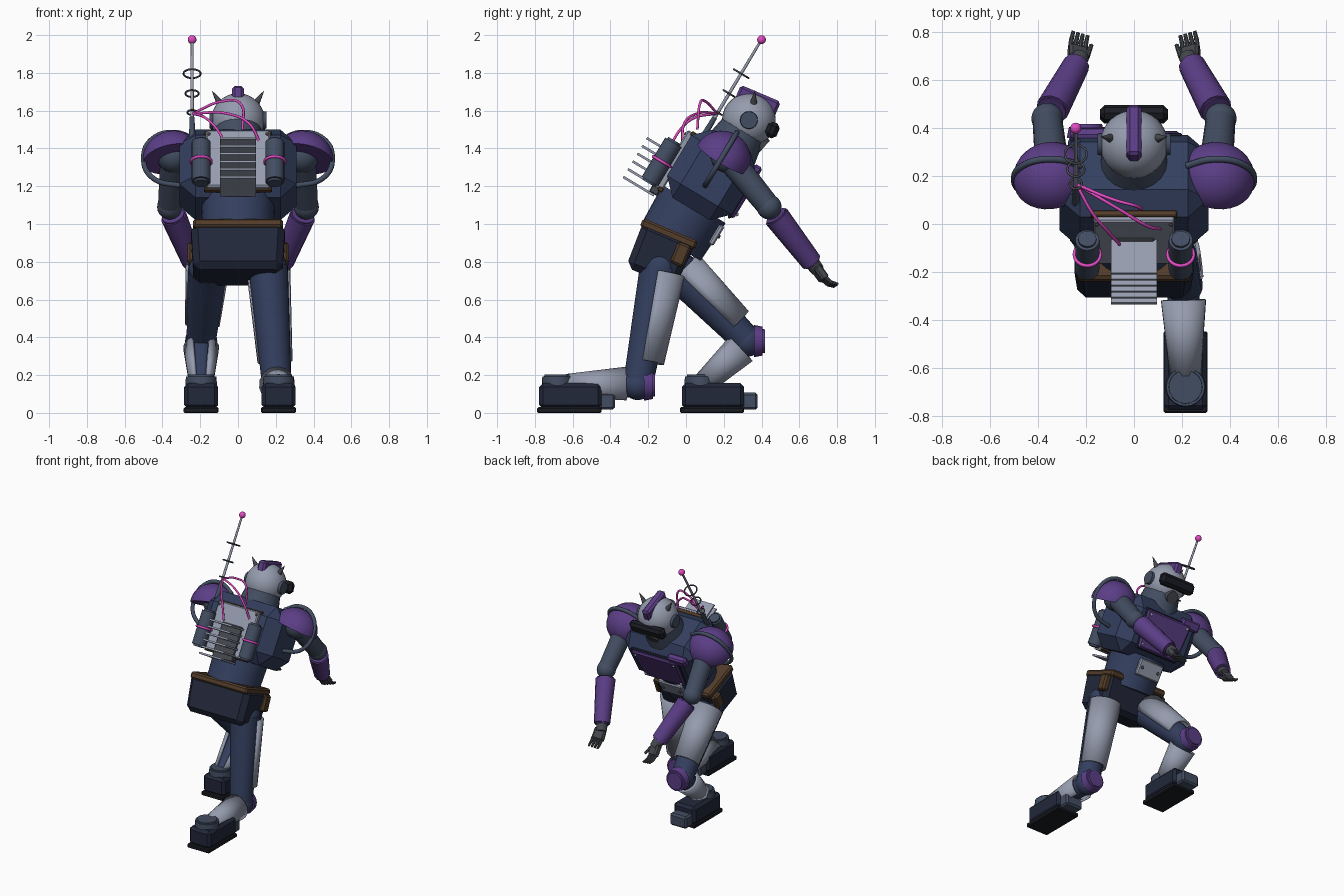
import bpy, bmesh
from math import radians, sin, cos, pi
from mathutils import Matrix, Vector

if "Cube" in bpy.data.objects:
    bpy.data.objects.remove(bpy.data.objects["Cube"])

COL = dict(blue=(.034, .05, .115), navy=(.016, .021, .043), purple=(.105, .048, .24), grey=(.3, .33, .42),
           slate=(.055, .075, .12), brown=(.085, .045, .022), pink=(.75, .07, .55), gold=(.3, .16, .035),
           iron=(.06, .065, .076), black=(.011, .012, .017))
MATS = {}
for key, c in COL.items():
    MATS[key] = bpy.data.materials.new(key)
    MATS[key].diffuse_color = (*c, 1)

I = Matrix.Identity(4)
TORSO = Matrix.Translation((0, -.045, .96)) @ Matrix.Rotation(radians(-31), 4, 'X')
PELVIS = Matrix.Translation((0, -.13, .855)) @ Matrix.Rotation(radians(-23), 4, 'X')
HEAD = Matrix.Translation((0, .333, 1.55)) @ Matrix.Rotation(radians(-23), 4, 'X')


def make(name, bm, mat, M=I, smooth=True):
    bmesh.ops.recalc_face_normals(bm, faces=bm.faces)
    me = bpy.data.meshes.new(name)
    bm.to_mesh(me)
    bm.free()
    me.transform(M)
    if smooth:
        me.shade_smooth()
        me.set_sharp_from_angle(angle=radians(35))
    me.materials.append(MATS[mat])
    ob = bpy.data.objects.new(name, me)
    bpy.context.collection.objects.link(ob)
    return ob


def box(name, size, loc, mat, M=I, bevel=.01, taper=1):
    bm = bmesh.new()
    bmesh.ops.create_cube(bm, size=1)
    for v in bm.verts:
        k = taper if v.co.z < 0 else 1
        v.co = Vector((v.co.x * size[0] * k, v.co.y * size[1] * k, v.co.z * size[2])) + Vector(loc)
    if bevel:
        bmesh.ops.bevel(bm, geom=bm.edges[:], offset=bevel, segments=1, affect='EDGES')
    return make(name, bm, mat, M, False)


def rod(name, a, b, r1, r2, mat, M=I, sides=20, bevel=0):
    a, b = Vector(a), Vector(b)
    bm = bmesh.new()
    bmesh.ops.create_cone(bm, cap_ends=True, segments=sides, radius1=r1, radius2=r2, depth=(b - a).length)
    if bevel:
        rims = [e for e in bm.edges if abs(e.verts[0].co.z - e.verts[1].co.z) < 1e-5]
        bmesh.ops.bevel(bm, geom=rims, offset=bevel, segments=2, affect='EDGES')
    R = (b - a).to_track_quat('Z', 'Y').to_matrix().to_4x4()
    return make(name, bm, mat, M @ Matrix.Translation((a + b) / 2) @ R)


def ball(name, loc, r, mat, M=I, cut=False, tilt=0):
    bm = bmesh.new()
    bmesh.ops.create_uvsphere(bm, u_segments=32, v_segments=20, radius=1)
    if cut:
        g = bm.verts[:] + bm.edges[:] + bm.faces[:]
        bmesh.ops.bisect_plane(bm, geom=g, plane_co=(0, 0, 0), plane_no=(0, 0, 1), clear_inner=True)
        bmesh.ops.holes_fill(bm, edges=[e for e in bm.edges if e.is_boundary])
    L = Matrix.Translation(loc) @ Matrix.Rotation(tilt, 4, 'Y') @ Matrix.Diagonal((*r, 1))
    return make(name, bm, mat, M @ L)


def tube(name, pts, r, mat, M=I, loop=False):
    cu = bpy.data.curves.new(name, 'CURVE')
    cu.dimensions, cu.bevel_depth, cu.bevel_resolution, cu.resolution_u = '3D', r, 3, 8
    cu.use_fill_caps = True
    sp = cu.splines.new('BEZIER')
    sp.bezier_points.add(len(pts) - 1)
    for p, co in zip(sp.bezier_points, pts):
        p.co = M @ Vector(co)
        p.handle_left_type = p.handle_right_type = 'AUTO'
    sp.use_cyclic_u = loop
    cu.materials.append(MATS[mat])
    bpy.context.collection.objects.link(bpy.data.objects.new(name, cu))


def ring(name, c, r, thick, mat, M):
    pts = [(c[0] + r * cos(i * pi / 4), c[1] + r * sin(i * pi / 4), c[2]) for i in range(8)]
    tube(name, pts, thick, mat, M, True)


def shell(name, a, b, r1, r2, front, mat, spread=105):
    # curved armour plate wrapped round the front of a limb
    a, b = Vector(a), Vector(b)
    d = (b - a).normalized()
    f = (Vector(front) - d * d.dot(Vector(front))).normalized()
    s = d.cross(f)
    bm = bmesh.new()
    rows = []
    for i in range(13):
        t = radians(-spread + i * spread / 6)
        n = f * cos(t) + s * sin(t)
        rows.append((bm.verts.new(a + n * r1), bm.verts.new(b + n * r2)))
    for p, q in zip(rows, rows[1:]):
        bm.faces.new((p[0], p[1], q[1], q[0]))
    m = make(name, bm, mat).modifiers.new('thickness', 'SOLIDIFY')
    m.thickness, m.offset = .016, 0


# torso
box('chest', (.62, .40, .42), (0, 0, .35), 'blue', TORSO, .085)
rod('waist', (0, 0, -.07), (0, 0, .17), .185, .195, 'blue', TORSO, 28)
box('chest_plate', (.38, .035, .27), (0, .205, .345), 'purple', TORSO, .01, .88)
box('chest_plate_frame', (.40, .02, .29), (0, .196, .345), 'navy', TORSO, .006, .88)
box('collar_plate', (.15, .05, .07), (-.19, .19, .485), 'purple', TORSO, .012)
box('belly_plate', (.20, .03, .12), (0, .186, .09), 'grey', TORSO, .008)
for x in (-.16, .16):
    for u in (.24, .45):
        ball('rivet', (x * (.92 if u < .3 else 1), .224, u), (.01, .008, .01), 'grey', TORSO)
for x in (-.07, .07):
    ball('belly_rivet', (x, .202, .09), (.012, .007, .012), 'iron', TORSO)

# backpack
box('pack_panel', (.34, .05, .35), (0, -.205, .315), 'grey', TORSO, .008)
for u in (.145, .485):
    box('pack_strap', (.36, .03, .025), (0, -.192, u), 'brown', TORSO, .005)
for x in (-.155, .155):
    ball('pack_rivet', (x, -.231, .465), (.009, .006, .009), 'iron', TORSO)
for i in range(6):
    box('cooling_fin', (.19, .19, .013), (0, -.30, .1 + .048 * i), 'grey', TORSO, 0)
box('fin_core', (.17, .05, .25), (0, -.215, .23), 'iron', TORSO, .005)
for x in (-.195, .195):
    rod('canister', (x, -.262, .14), (x, -.262, .405), .05, .05, 'slate', TORSO, 20, .012)
    ring('canister_clamp', (x, -.262, .275), .053, .008, 'pink', TORSO)

# antenna and cables
rod('antenna_base', (-.243, -.142, .38), (-.243, -.142, .62), .02, .013, 'slate', TORSO)
rod('antenna_mast', (-.243, -.142, .55), (-.243, -.142, 1.1), .01, .007, 'grey', TORSO)
ball('antenna_tip', (-.243, -.142, 1.1), (.023,) * 3, 'pink', TORSO)
for u, r in ((.65, .025), (.767, .035), (.89, .045)):
    ring('antenna_ring', (-.243, -.142, u), r, .005, 'iron', TORSO)
root = (-.24, .165, 1.585)
tube('cable', [root, (-.08, .10, 1.65), (.01, .075, 1.64), (.025, .06, 1.5)], .007, 'pink')
tube('cable', [root, (-.06, .06, 1.585), (.06, -.01, 1.53), (.12, -.02, 1.42)], .007, 'pink')
tube('cable', [root, (-.17, .04, 1.56), (-.11, -.03, 1.5), (-.06, -.085, 1.41)], .007, 'pink')

# head
rod('neck', (0, .02, .5), (0, .02, .66), .15, .12, 'slate', TORSO)
ball('head', (0, 0, 0), (.142,) * 3, 'grey', HEAD)
box('crest', (.062, .23, .11), (0, .003, .10), 'purple', HEAD, .014)
box('visor', (.285, .065, .085), (0, .135, .0), 'black', HEAD, .02)
rod('mouth_guard', (0, .07, -.08), (0, .13, -.10), .055, .045, 'iron', HEAD)
for s in (-1, 1):
    rod('ear_disc', (s * .11, 0, 0), (s * .152, 0, 0), .05, .045, 'slate', HEAD)
    rod('horn', (s * .09, -.01, .085), (s * .138, -.032, .155), .022, .001, 'iron', HEAD)

# shoulders and arms
for s in (-1, 1):
    ball('shoulder_pad', (s * .345, .005, .452), (.16, .152, .148), 'purple', TORSO, True, s * radians(10))
    tube('shoulder_hose', [(s * x, 0, u) for x, u in
         ((.22, .56), (.33, .612), (.45, .575), (.5, .45), (.45, .33), (.29, .28))], .014, 'slate', TORSO)
    sh, el, wr = Vector((s * .34, .22, 1.36)), Vector((s * .362, .44, 1.09)), Vector((s * .235, .675, .785))
    d = (wr - el).normalized()
    ball('shoulder_joint', sh, (.09,) * 3, 'slate')
    rod('upper_arm', sh, el, .072, .062, 'slate', sides=16)
    ball('elbow', el, (.066,) * 3, 'slate')
    rod('forearm', el + d * .06, wr - d * .01, .07, .056, 'purple', sides=12, bevel=.008)
    rod('wrist', wr - d * .02, wr + d * .04, .04, .036, 'iron')
    # hand turned partly inward, fingers curling forward
    H = Matrix.Translation(wr) @ Matrix.Rotation(radians(36), 4, 'X') @ Matrix.Rotation(s * radians(20), 4, 'Z')
    box('palm', (.08, .045, .085), (0, 0, -.058), 'iron', H, .01)
    for i in range(4):
        x = -.032 + .0213 * i
        rod('finger', (x, 0, -.09), (x, .012, -.135), .011, .01, 'iron', H, 8)
        rod('fingertip', (x, .01, -.13), (x, .035, -.16), .01, .008, 'iron', H, 8)
    rod('thumb', (-s * .036, .01, -.04), (-s * .048, .035, -.10), .013, .009, 'iron', H, 8)

# pelvis and belt
box('pelvis', (.5, .30, .26), (0, 0, -.02), 'navy', PELVIS, .035, .94)
box('belt', (.475, .315, .05), (0, 0, .1), 'brown', PELVIS, .012)
box('buckle', (.09, .03, .065), (0, .165, .095), 'gold', PELVIS, .008)
for s in (-1, 1):
    box('side_pouch', (.05, .075, .12), (s * .242, .10, .025), 'brown', PELVIS, .012)


def leg(hip, knee, ankle, thigh_front, shin_front, foot):
    hip, knee, ankle = Vector(hip), Vector(knee), Vector(ankle)
    ball('hip_joint', hip, (.1,) * 3, 'blue')
    rod('thigh', hip, knee, .105, .078, 'blue')
    f = Vector(thigh_front).normalized() * .024
    shell('thigh_armour', hip.lerp(knee, .04) + f, hip.lerp(knee, .8) + f, .108, .085, thigh_front, 'grey')
    ball('knee_joint', knee, (.082,) * 3, 'blue')
    rod('shin', knee, ankle, .07, .05, 'blue')
    shell('shin_armour', knee.lerp(ankle, .16), knee.lerp(ankle, .98), .088, .058, shin_front, 'grey', 150)
    k = knee + Vector((0, .022, 0))
    rod('knee_pad', k, k + Vector((0, .07, 0)), .088, .074, 'purple', bevel=.012)
    # boot
    x, y = foot
    box('boot_sole', (.185, .34, .03), (x, y + .062, .015), 'black', bevel=.006)
    box('boot', (.18, .33, .135), (x, y + .068, .09), 'navy', bevel=.02)
    box('toe_cap', (.14, .085, .09), (x, y + .262, .062), 'slate', bevel=.012)
    rod('boot_cuff', (x, y, .13), (x, y, .203), .085, .08, 'slate', bevel=.01)


# stepping leg and trailing leg
leg((-.16, -.05, .76), (-.195, .325, .38), (-.195, .09, .16), (0, .6, .75), (0, .62, -.78), (-.195, .075))
leg((.16, -.14, .77), (.205, -.255, .15), (.215, -.64, .14), (0, 1, -.1), (0, 0, 1), (.215, -.68))

for m in bpy.data.materials:
    if m.users and not m.is_grease_pencil:
        m.use_nodes = True
        m.node_tree.nodes["Principled BSDF"].inputs["Base Color"].default_value = m.diffuse_color
